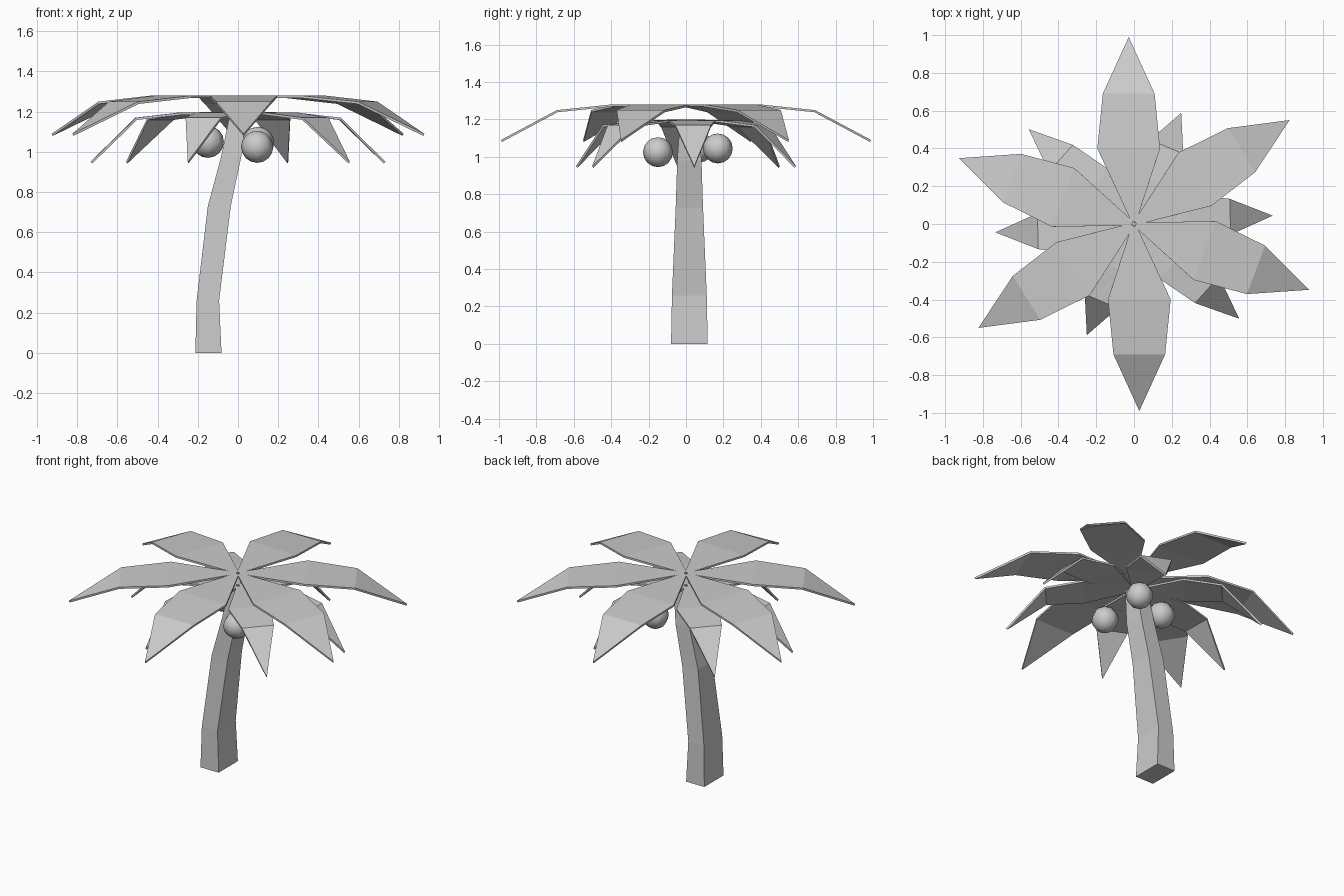
import bpy
import bmesh
from math import radians, cos, sin
from mathutils import Vector

cube = bpy.data.objects.get("Cube")
if cube:
    bpy.data.objects.remove(cube)

grey = bpy.data.materials.new("plain_grey")
grey.use_nodes = True
colour = (0.6, 0.6, 0.6, 1)
grey.diffuse_color = colour
grey.node_tree.nodes["Principled BSDF"].inputs["Base Color"].default_value = colour


def add_object(name, bm):
    mesh = bpy.data.meshes.new(name)
    bm.to_mesh(mesh)
    bm.free()
    mesh.materials.append(grey)
    obj = bpy.data.objects.new(name, mesh)
    bpy.context.collection.objects.link(obj)
    return obj


# Leaning square trunk: x, z, half width, half depth of each ring
def make_trunk(rings, y):
    bm = bmesh.new()
    loops = []
    for x, z, w, d in rings:
        loops.append([bm.verts.new((x + sx * w, y + sy * d, z))
                      for sx, sy in ((-1, -1), (1, -1), (1, 1), (-1, 1))])
    for low, high in zip(loops, loops[1:]):
        for i in range(4):
            j = (i + 1) % 4
            bm.faces.new((low[i], low[j], high[j], high[i]))
    bm.faces.new(loops[0][::-1])
    bm.faces.new(loops[-1])
    add_object("trunk", bm)


# Thin pointed leaf: distance, half width, height of each crease, then a tip
def make_leaf(name, profile, angle, shift, stretch=1):
    a = radians(angle)
    along, side = Vector((cos(a), sin(a), 0)), Vector((-sin(a), cos(a), 0))
    bm = bmesh.new()

    def point(u, v, z):
        bm_v = along * u * stretch + side * (v + shift * min(1, u / 0.3))
        return bm.verts.new(bm_v + Vector((0, 0, z)))

    rows = [(point(u, -w, z), point(u, w, z)) for u, w, z in profile[:-1]]
    u, w, z = profile[-1]
    tip = point(u, 0, z)
    for (r0, l0), (r1, l1) in zip(rows, rows[1:]):
        bm.faces.new((r0, r1, l1, l0))
    bm.faces.new((rows[-1][0], tip, rows[-1][1]))
    leaf = add_object(name, bm)
    solid = leaf.modifiers.new("thickness", "SOLIDIFY")
    solid.thickness = 0.012
    solid.offset = -1


make_trunk([(-0.147, 0, 0.065, 0.098), (-0.15, 0.26, 0.056, 0.093),
            (-0.093, 0.73, 0.057, 0.073), (-0.033, 0.98, 0.05, 0.065),
            (0, 1.19, 0.04, 0.05)], 0.018)

# Both crowns repeat after half a turn
upper = [(0.01, 0.012, 1.28), (0.4, 0.166, 1.28), (0.69, 0.137, 1.25), (0.99, 0, 1.09)]
lower = [(0.01, 0.012, 1.2), (0.29, 0.125, 1.195), (0.51, 0.095, 1.17), (0.735, 0, 0.95)]
for turn, half in ((0, "left"), (180, "right")):
    for i, (angle, shift) in enumerate(((32, 0.03), (-20.6, 0), (90, 0.028))):
        make_leaf(f"upper_leaf_{half}_{i + 1}", upper, angle + turn, shift)
    for i, (angle, shift, stretch) in enumerate(((1.5, 0.025, 1), (-42, 0, 1.02), (67, 0, 0.87))):
        make_leaf(f"lower_leaf_{half}_{i + 1}", lower, angle + turn, shift, stretch)

# Three round nuts under the crown
for i, centre in enumerate(((0.095, -0.15, 1.025), (0.1, 0.17, 1.045), (-0.15, 0.07, 1.05))):
    bm = bmesh.new()
    bmesh.ops.create_uvsphere(bm, u_segments=8, v_segments=8, radius=0.08)
    for face in bm.faces:
        face.smooth = True
    add_object(f"nut_{i + 1}", bm).location = centre
